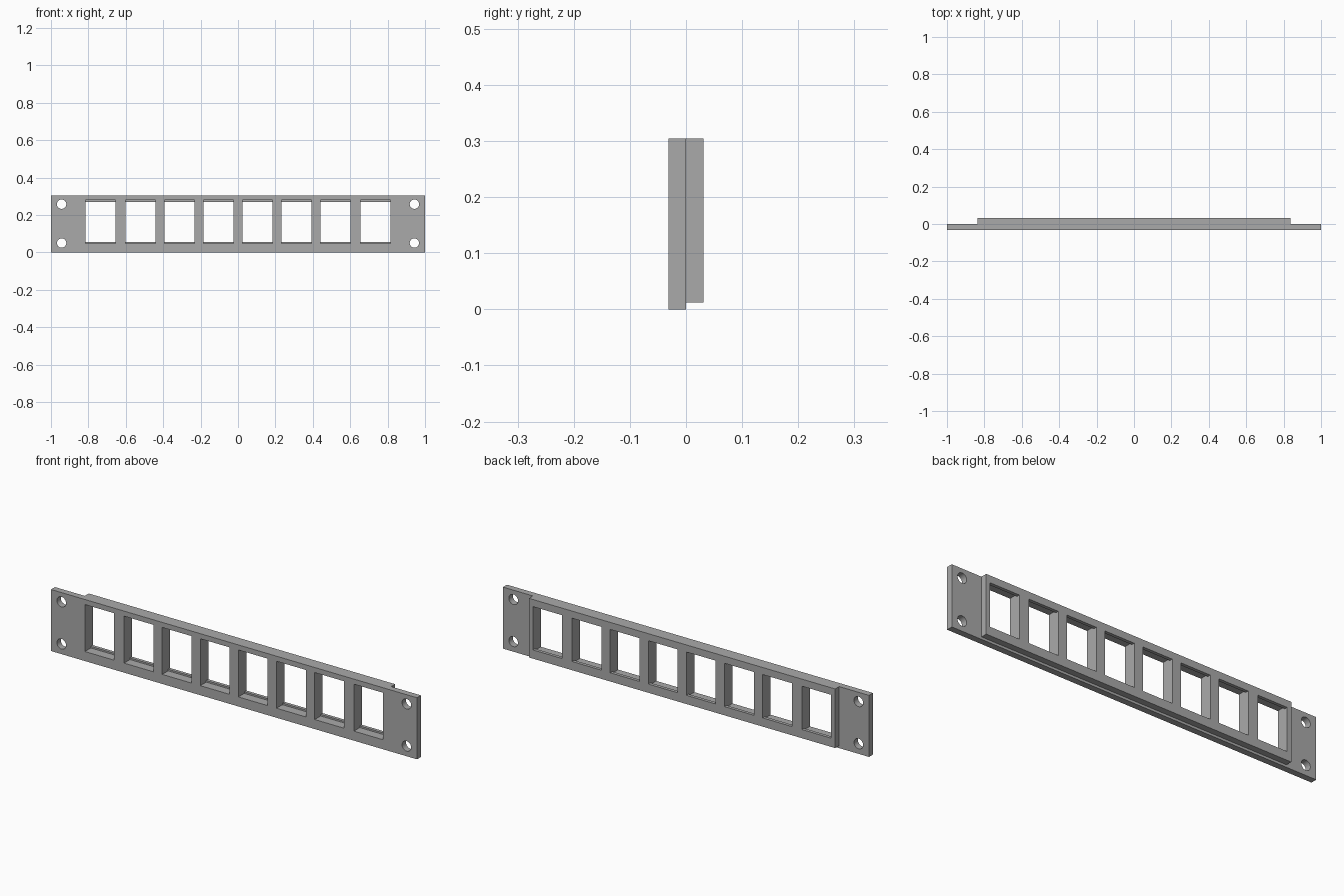
import bpy, bmesh, math
from mathutils import Matrix

if "Cube" in bpy.data.objects:
    bpy.data.objects.remove(bpy.data.objects["Cube"])

H = 0.304          # panel height
D = 0.031          # depth of each layer


def finish(name, bm):
    bmesh.ops.recalc_face_normals(bm, faces=bm.faces)
    me = bpy.data.meshes.new(name)
    bm.to_mesh(me)
    bm.free()
    ob = bpy.data.objects.new(name, me)
    bpy.context.collection.objects.link(ob)
    return ob


def box(name, x, y0, y1, z0, z1):
    bm = bmesh.new()
    bmesh.ops.create_cube(bm, size=1, matrix=Matrix.Translation((0, (y0 + y1) / 2, (z0 + z1) / 2))
                          @ Matrix.Diagonal((2 * x, y1 - y0, z1 - z0, 1)))
    return finish(name, bm)


def boolean(target, other, operation):
    mod = target.modifiers.new(operation, 'BOOLEAN')
    mod.operation = operation
    mod.solver = 'EXACT'
    mod.object = other
    bpy.context.view_layer.objects.active = target
    bpy.ops.object.modifier_apply(modifier=mod.name)
    bpy.data.objects.remove(other)


# Mounting plate with a shorter raised block on its back
panel = box("port_panel", 1.0, -D, 0, 0, H)
block = box("rear_block", 0.837, -0.015, D, 0.012, H)
boolean(panel, block, 'UNION')

# Port openings: stepped profile (y, z) with a narrow lip at the back
profile = [(-0.06, 0.047), (0.015, 0.047), (0.015, 0.055), (0.06, 0.055),
           (0.06, 0.269), (0.015, 0.269), (0.015, 0.279), (-0.06, 0.279)]
bm = bmesh.new()
for cx in (0.104, 0.3125, 0.521, 0.735):
    for s in (-1, 1):
        face = bm.faces.new([bm.verts.new((s * cx - 0.08, y, z)) for y, z in profile])
        ext = bmesh.ops.extrude_face_region(bm, geom=[face])
        verts = [v for v in ext['geom'] if isinstance(v, bmesh.types.BMVert)]
        bmesh.ops.translate(bm, verts=verts, vec=(0.16, 0, 0))

# Screw holes in the four corners
for x in (-0.943, 0.943):
    for z in (0.05, 0.258):
        bmesh.ops.create_cone(bm, cap_ends=True, segments=32, radius1=0.025, radius2=0.025, depth=0.2,
                              matrix=Matrix.Translation((x, 0, z)) @ Matrix.Rotation(math.pi / 2, 4, 'X'))
cutter = finish("opening_cutter", bm)
cutter.hide_render = True
boolean(panel, cutter, 'DIFFERENCE')

# Plain grey finish
grey = bpy.data.materials.new("grey")
grey.diffuse_color = (0.4, 0.4, 0.4, 1)
grey.use_nodes = True
grey.node_tree.nodes["Principled BSDF"].inputs["Base Color"].default_value = grey.diffuse_color
panel.data.materials.clear()
panel.data.materials.append(grey)
for p in panel.data.polygons:
    p.material_index = 0
panel.select_set(True)
bpy.context.view_layer.objects.active = panel
bpy.ops.object.shade_smooth_by_angle(angle=math.radians(30))
